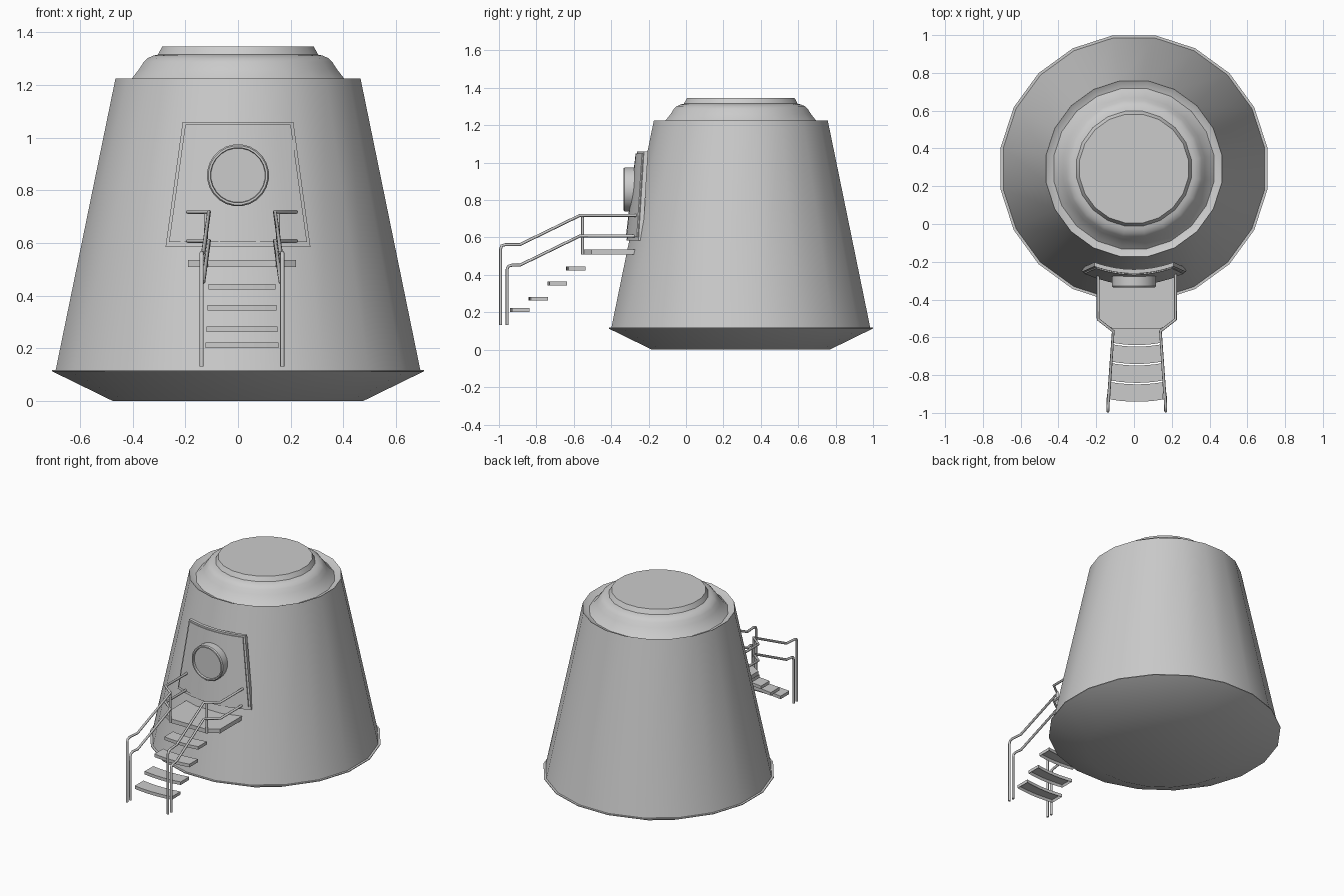
import bpy, bmesh, math
from mathutils import Vector

if "Cube" in bpy.data.objects:
    bpy.data.objects.remove(bpy.data.objects["Cube"])

CX = 0.015     # stair centre line
CY = 0.293     # hull axis


def finish(name, bm, smooth=True):
    bmesh.ops.remove_doubles(bm, verts=bm.verts, dist=1e-5)
    bmesh.ops.recalc_face_normals(bm, faces=bm.faces)
    me = bpy.data.meshes.new(name)
    bm.to_mesh(me)
    bm.free()
    ob = bpy.data.objects.new(name, me)
    bpy.context.collection.objects.link(ob)
    if smooth:
        bpy.ops.object.select_all(action='DESELECT')
        ob.select_set(True)
        bpy.context.view_layer.objects.active = ob
        bpy.ops.object.shade_smooth_by_angle(angle=math.radians(32))
    return ob


def lathe(name, profile, sides):
    """Turn (radius, z) points about z; radii are measured at the flats."""
    k = 1 / math.cos(math.pi / sides)
    bm = bmesh.new()
    rings = []
    for r, z in profile:
        rings.append([bm.verts.new((r * k * math.cos((i + .5) * math.tau / sides),
                                    r * k * math.sin((i + .5) * math.tau / sides), z))
                      for i in range(sides)])
    for a, b in zip(rings, rings[1:]):
        for i in range(sides):
            j = (i + 1) % sides
            bm.faces.new((a[i], a[j], b[j], b[i]))
    bm.faces.new(rings[0])
    bm.faces.new(rings[-1])
    return finish(name, bm)


def prism(name, outline, z0, z1, hollow=False):
    """Extruded plan outline, optionally hollowed from below."""
    bm = bmesh.new()
    low = [bm.verts.new((x, y, z0)) for x, y in outline]
    top = [bm.verts.new((x, y, z1)) for x, y in outline]
    base = bm.faces.new(low)
    bm.faces.new(top)
    for i in range(len(low)):
        j = (i + 1) % len(low)
        bm.faces.new((low[i], low[j], top[j], top[i]))
    bmesh.ops.recalc_face_normals(bm, faces=bm.faces)
    if hollow:
        bmesh.ops.inset_region(bm, faces=[base], thickness=0.01)
        for v in base.verts:
            v.co.z += (z1 - z0) * 0.7
    return finish(name, bm, False)


def tube(name, pts, radius=0.008):
    cu = bpy.data.curves.new(name, 'CURVE')
    cu.dimensions = '3D'
    cu.bevel_depth = radius
    cu.bevel_resolution = 2
    cu.use_fill_caps = True
    sp = cu.splines.new('POLY')
    sp.points.add(len(pts) - 1)
    for p, co in zip(sp.points, pts):
        p.co = (*co, 1)
    ob = bpy.data.objects.new(name, cu)
    bpy.context.collection.objects.link(ob)
    bpy.ops.object.select_all(action='DESELECT')
    ob.select_set(True)
    bpy.context.view_layer.objects.active = ob
    bpy.ops.object.convert(target='MESH')
    bpy.ops.object.shade_smooth_by_angle(angle=math.radians(50))


def door_slab(name, half_top, half_bot, z_bot, z_top, lift, thick, n=8):
    """Trapezoid plate bowed outwards like the hull."""
    bm = bmesh.new()

    def pt(u, t, back):
        z = 0.585 + (1.06 - 0.585) * t
        half = half_bot + (half_top - half_bot) * (z - z_bot) / (z_top - z_bot)
        x = u * half
        y = -0.318 + 0.056 * t + 0.85 * x * x - lift + back
        return bm.verts.new((x, y, z))
    t0, t1 = [(z - 0.585) / 0.475 for z in (z_bot, z_top)]
    cols = []
    for i in range(n + 1):
        u = -1 + 2 * i / n
        cols.append([pt(u, t0, 0), pt(u, t1, 0), pt(u, t1, thick), pt(u, t0, thick)])
    for a, b in zip(cols, cols[1:]):
        for i in range(4):
            j = (i + 1) % 4
            bm.faces.new((a[i], a[j], b[j], b[i]))
    bm.faces.new(cols[0])
    bm.faces.new(cols[-1])
    return finish(name, bm)


# Hull with sloped underside and rim lip
hull = lathe("hull", [(0.475, 0), (0.706, 0.113), (0.706, 0.118), (0.692, 0.118),
                      (0.465, 1.225), (0.43, 1.205)], 20)
# Domed roof with raised cap
roof = lathe("roof_dome", [(0.43, 1.20), (0.405, 1.222), (0.375, 1.26), (0.358, 1.287),
                           (0.342, 1.302), (0.322, 1.311), (0.304, 1.315),
                           (0.288, 1.345)], 20)
for ob in (hull, roof):
    ob.location.y = CY

# Door: frame plate and slightly raised panel
door_slab("door_frame", 0.21, 0.275, 0.585, 1.06, 0.0, 0.022)
door_slab("door_panel", 0.20, 0.262, 0.603, 1.05, 0.006, 0.02)

# Porthole ring with recessed glass
port = lathe("porthole", [(0.117, 0), (0.117, 0.055), (0.112, 0.062), (0.104, 0.062),
                          (0.102, 0.048)], 24)
port.rotation_euler.x = math.radians(90)
port.location = (0, -0.273, 0.857)

# Landing platform
prism("landing", [(CX - .205, -.26), (CX - .205, -.505), (CX - .125, -.555),
                  (CX + .125, -.555), (CX + .205, -.505), (CX + .205, -.26)],
      0.508, 0.536, True)

# Four treads with gently bowed edges
for i, z in enumerate((0.423, 0.343, 0.262, 0.201)):
    y = -0.537 - 0.1 * i
    w = 0.127 + 0.004 * i
    us = [-1 + k / 3 for k in range(7)]
    front = [(CX + w * u, y - 0.092 - 0.012 * (1 - u * u)) for u in us]
    back = [(CX + w * u, y - 0.012 * (1 - u * u)) for u in reversed(us)]
    prism(f"tread_{i + 1}", front + back, z, z + 0.021, True)

# Handrails, mirrored about the stair centre line
for s, side in ((-1, "left"), (1, "right")):
    a, b, c = CX + s * .205, CX + s * .125, CX + s * .153
    tube(f"upper_rail_{side}", [(a, -.235, .718), (a, -.505, .718), (b, -.567, .718),
                                (c - s * .006, -.888, .562), (c, -.965, .562),
                                (c, -.985, .556), (c, -.991, .540), (c, -.991, .132)])
    tube(f"lower_rail_{side}", [(a, -.225, .608), (a, -.505, .608), (b, -.567, .608),
                                (c - s * .006, -.888, .452), (c, -.93, .452),
                                (c, -.95, .446), (c, -.956, .430), (c, -.956, .132)])
    tube(f"rail_post_{side}", [(b + s * .012, -.553, .718), (b + s * .012, -.553, .51)])
